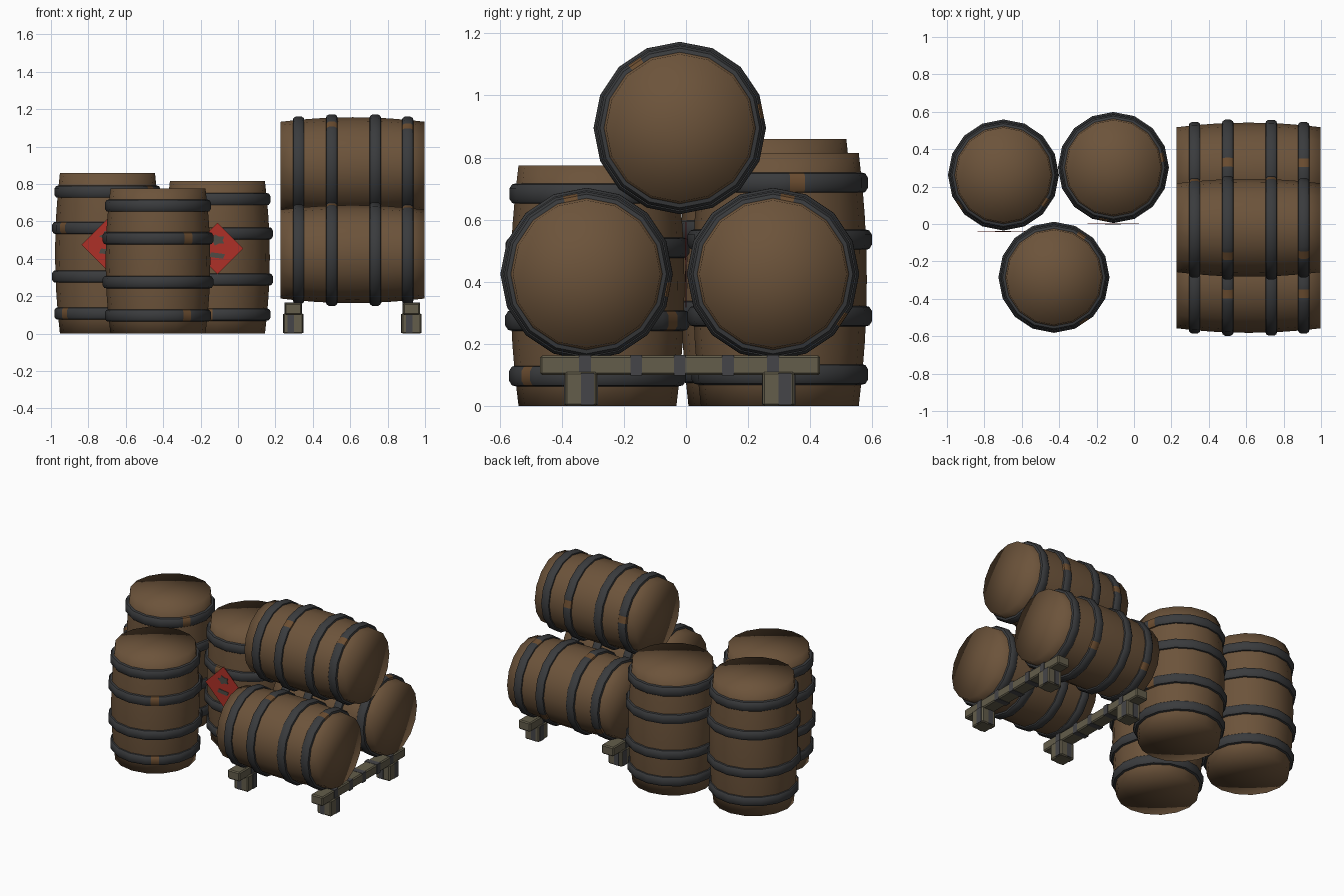
import bpy
import bmesh
from math import sin, cos, pi, radians
from mathutils import Vector

if "Cube" in bpy.data.objects:
    bpy.data.objects.remove(bpy.data.objects["Cube"])


def material(name, rgb):
    m = bpy.data.materials.new(name)
    m.use_nodes = True
    m.diffuse_color = (*rgb, 1)
    bsdf = m.node_tree.nodes["Principled BSDF"]
    bsdf.inputs["Base Color"].default_value = (*rgb, 1)
    bsdf.inputs["Roughness"].default_value = 0.8
    return m


OAK = material("oak_brown", (0.15, 0.087, 0.043))
IRON = material("dark_iron", (0.042, 0.044, 0.047))
RUST = material("rust", (0.15, 0.075, 0.03))
TIMBER = material("grey_timber", (0.125, 0.11, 0.07))
STRAP = material("strap_grey", (0.06, 0.06, 0.065))
RED = material("sign_red", (0.42, 0.03, 0.02))
SIGN_GREY = material("sign_grey", (0.075, 0.07, 0.06))

SIDES = 16


def finish(name, bm, mats, smooth_angle=None):
    bmesh.ops.recalc_face_normals(bm, faces=bm.faces)
    mesh = bpy.data.meshes.new(name)
    bm.to_mesh(mesh)
    bm.free()
    for m in mats:
        mesh.materials.append(m)
    if smooth_angle:
        for p in mesh.polygons:
            p.use_smooth = True
        mesh.set_sharp_from_angle(angle=radians(smooth_angle))
    obj = bpy.data.objects.new(name, mesh)
    bpy.context.collection.objects.link(obj)
    return obj


def ring_point(t, r, z):
    """Point on a regular polygon outline; t counts sides."""
    a, b = (Vector((r * cos(2 * pi * k / SIDES), r * sin(2 * pi * k / SIDES), z))
            for k in (int(t), int(t) + 1))
    return a.lerp(b, t - int(t))


def make_rings(bm, profile, ts):
    return [[bm.verts.new(ring_point(t, r, z)) for t in ts] for r, z in profile]


def bridge(bm, lower, upper, mat_rule=lambda i: 0):
    n = len(lower)
    for i in range(n):
        j = (i + 1) % n
        f = bm.faces.new((lower[i], lower[j], upper[j], upper[i]))
        f.material_index = mat_rule(i)


def radius_at(f, s):
    """Bulging stave profile along the barrel, f from 0 to 1."""
    return s * (0.254 + 0.026 * (1 - (2 * f - 1) ** 2))


def barrel_body(name, length, s):
    bm = bmesh.new()
    steps = 8
    profile = [(radius_at(i / steps, s), length * i / steps) for i in range(steps + 1)]
    rings = make_rings(bm, profile, range(SIDES))
    for lo, hi in zip(rings, rings[1:]):
        bridge(bm, lo, hi)
    # Heads fan from a centre point, softly shaded into the staves
    for ring, z in ((rings[0], 0), (rings[-1], length)):
        mid = bm.verts.new((0, 0, z))
        for i in range(SIDES):
            bm.faces.new((ring[i], ring[(i + 1) % SIDES], mid))
    return finish(name, bm, [OAK], 179)


HOOP_SECTION = [(-0.034, -0.006), (-0.030, 0.010), (-0.016, 0.019),
                (0.016, 0.019), (0.030, 0.010), (0.034, -0.006)]


def barrel_hoop(name, f, length, s, patch):
    bm = bmesh.new()
    r = radius_at(f, s)
    profile = [(r + s * up, f * length + s * along) for along, up in HOOP_SECTION]
    ts = sorted(list(range(SIDES)) + [patch + 0.3, patch + 0.75])
    rings = make_rings(bm, profile, ts)
    rule = lambda i: int(ts[i] == patch + 0.3)
    for lo, hi in zip(rings, rings[1:] + rings[:1]):
        bridge(bm, lo, hi, rule)
    return finish(name, bm, [IRON, RUST], 35)


def barrel(name, loc, length, patch, lying=False):
    s = 0.935 if lying else 1.0
    parts = [barrel_body(name, length, s)]
    for i, f in enumerate((0.125, 0.355, 0.657, 0.882)):
        # The rusty spot shifts around the barrel from hoop to hoop
        k = (patch + (i % 2) * 5) % SIDES
        parts.append(barrel_hoop(f"{name}_hoop_{i + 1}", f, length, s, k))
    for p in parts:
        p.location = loc
        if lying:
            p.rotation_euler = (0, pi / 2, 0)


def box(name, lo, hi, mat, bevel=0.0):
    bm = bmesh.new()
    bmesh.ops.create_cube(bm, size=1)
    lo, hi = Vector(lo), Vector(hi)
    for v in bm.verts:
        v.co = (lo + hi) / 2 + v.co * (hi - lo)
    if bevel:
        bmesh.ops.bevel(bm, geom=bm.edges[:], offset=bevel, segments=1, affect='EDGES')
    return finish(name, bm, [mat])


def plate(name, points, y, mat):
    """Thin upright plate facing the front, from x, z points."""
    bm = bmesh.new()
    face = bm.faces.new([bm.verts.new((x, y, z)) for x, z in points])
    out = bmesh.ops.extrude_face_region(bm, geom=[face])
    for v in out["geom"]:
        if isinstance(v, bmesh.types.BMVert):
            v.co.y -= 0.003
    return finish(name, bm, [mat])


# Standing barrels
barrel("standing_barrel_back_right", (-0.698, 0.262, 0), 0.86, 9)
barrel("standing_barrel_back_left", (-0.11, 0.302, 0), 0.815, 11)
barrel("standing_barrel_front", (-0.428, -0.285, 0), 0.775, 13)

# Lying barrels, stacked two and one
barrel("lying_barrel_front", (0.228, -0.32, 0.425), 0.77, 3, True)
barrel("lying_barrel_back", (0.228, 0.28, 0.425), 0.77, 2, True)
barrel("lying_barrel_top", (0.228, -0.02, 0.895), 0.77, 4, True)

# Red warning signs on the two rear standing barrels
for side, cx, cy, cz in (("right", -0.698, -0.038, 0.475), ("left", -0.11, 0.002, 0.455)):
    d = 0.138
    plate(f"sign_{side}", [(cx - d, cz), (cx, cz - d), (cx + d, cz), (cx, cz + d)], cy, RED)
    burst = [(cx + r * cos(a), cz + 0.045 + 0.7 * r * sin(a))
             for a, r in ((pi * k / 5, 0.045 if k % 2 else 0.028) for k in range(10))]
    plate(f"sign_burst_{side}", burst, cy - 0.003, SIGN_GREY)
    bar = [(cx - 0.045, cz - 0.045), (cx + 0.03, cz - 0.055),
           (cx + 0.04, cz - 0.03), (cx - 0.035, cz - 0.02)]
    plate(f"sign_bar_{side}", bar, cy - 0.003, SIGN_GREY)

# Timber stand: two cross beams on feet, wrapped with straps
for side, cx in (("right", 0.295), ("left", 0.927)):
    box(f"beam_{side}", (cx - 0.045, -0.47, 0.1), (cx + 0.045, 0.432, 0.163), TIMBER, 0.007)
    for i, y in enumerate((-0.325, -0.16, -0.02, 0.135, 0.28)):
        box(f"beam_strap_{side}_{i + 1}", (cx - 0.047, y - 0.019, 0.098),
            (cx + 0.047, y + 0.019, 0.165), STRAP)
    for end, y in (("front", -0.338), ("back", 0.298)):
        box(f"foot_{side}_{end}", (cx - 0.053, y - 0.052, 0), (cx + 0.053, y + 0.052, 0.11),
            TIMBER, 0.007)
        box(f"foot_strap_{side}_{end}", (cx - 0.055, y, 0.004), (cx + 0.055, y + 0.042, 0.106),
            STRAP)
        box(f"foot_band_{side}_{end}", (cx - 0.03, y - 0.054, 0.004), (cx + 0.005, y + 0.054, 0.106),
            STRAP)
